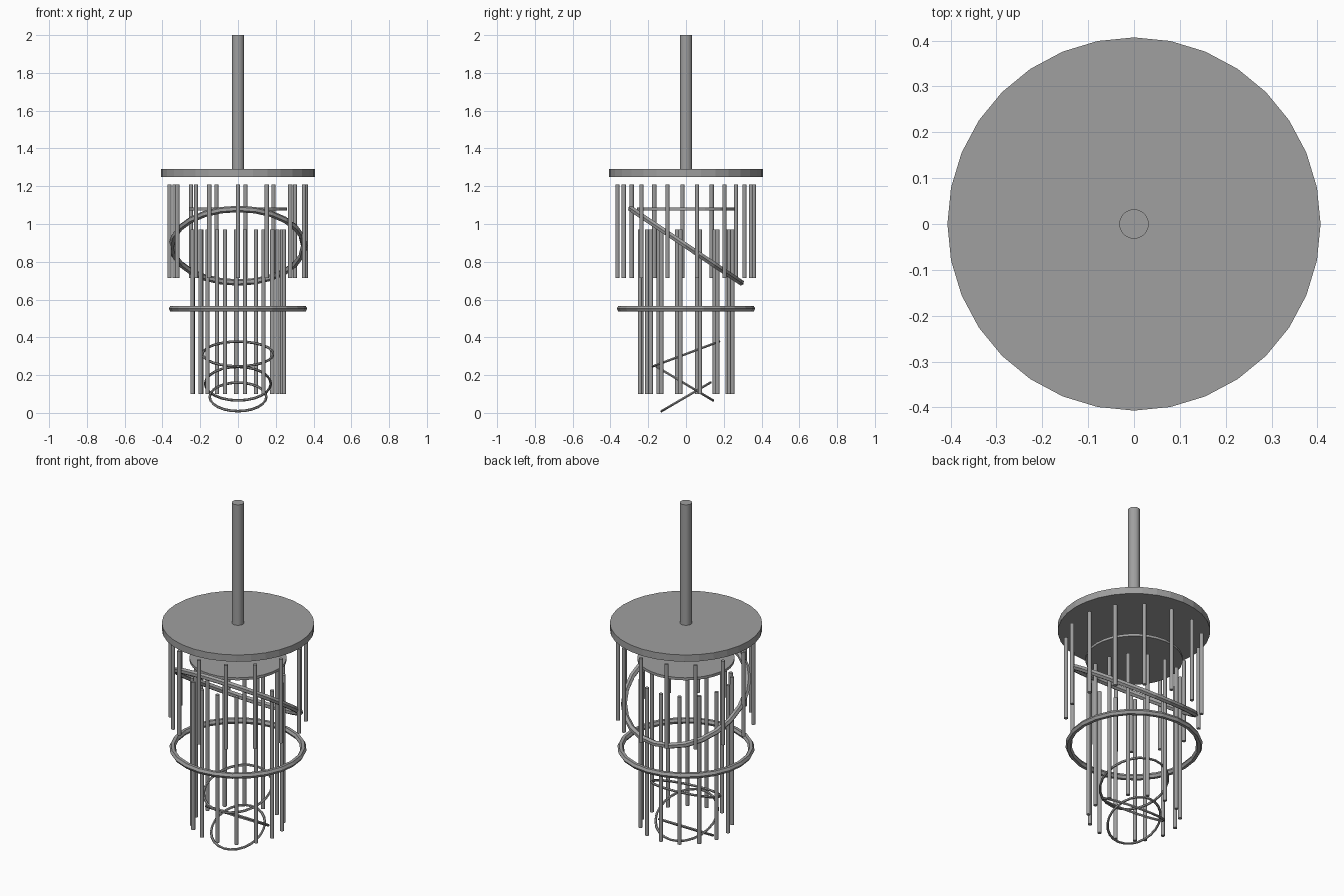
import bpy
from math import sin, cos, radians

cube = bpy.data.objects.get("Cube")
if cube:
    bpy.data.objects.remove(cube, do_unlink=True)

# One plain grey for every part
grey = bpy.data.materials.new("plain grey")
grey.use_nodes = True
colour = (0.35, 0.35, 0.35, 1)
grey.diffuse_color = colour
grey.node_tree.nodes["Principled BSDF"].inputs["Base Color"].default_value = colour


def finish(name):
    ob = bpy.context.object
    ob.name = name
    ob.data.materials.append(grey)
    return ob


def cylinder(name, radius, bottom, top, x=0, y=0, sides=32):
    bpy.ops.mesh.primitive_cylinder_add(
        vertices=sides, radius=radius, depth=top - bottom,
        location=(x, y, (bottom + top) / 2))
    return finish(name)


def ring(name, radius, thickness, y, z, tilt=0, segments=24):
    bpy.ops.mesh.primitive_torus_add(
        major_radius=radius, minor_radius=thickness,
        major_segments=segments, minor_segments=6,
        location=(0, y, z), rotation=(radians(tilt), 0, 0))
    return finish(name)


def rod_circle(name, radius, bottom, top, start, count=15, step=24.8):
    # Angles run from the front towards +x, leaving a half step at the end
    for i in range(count):
        a = radians(start + i * step)
        cylinder(f"{name}_{i + 1}", 0.011, bottom, top,
                 radius * sin(a), -radius * cos(a), 12)


# Stem, ceiling plate and the smaller disc below it
cylinder("stem", 0.032, 1.28, 2.0)
cylinder("top_plate", 0.407, 1.25, 1.29)
cylinder("lower_disc", 0.26, 1.072, 1.087)

# Two circles of hanging rods
rod_circle("outer_rod", 0.363, 0.715, 1.21, -24.8)
rod_circle("inner_rod", 0.246, 0.10, 0.97, -41.1)

# Large rings, one level and one tilted
ring("level_ring", 0.35, 0.017, 0, 0.552)
ring("tilted_ring", 0.35, 0.017, 0, 0.885, -33.8)

# Small tilted rings stacked at the bottom
ring("small_ring_upper", 0.187, 0.007, 0, 0.312, 20.5)
ring("small_ring_middle", 0.174, 0.007, -0.006, 0.155, -30.8)
ring("small_ring_lower", 0.15, 0.007, 0, 0.085, 30.3)
